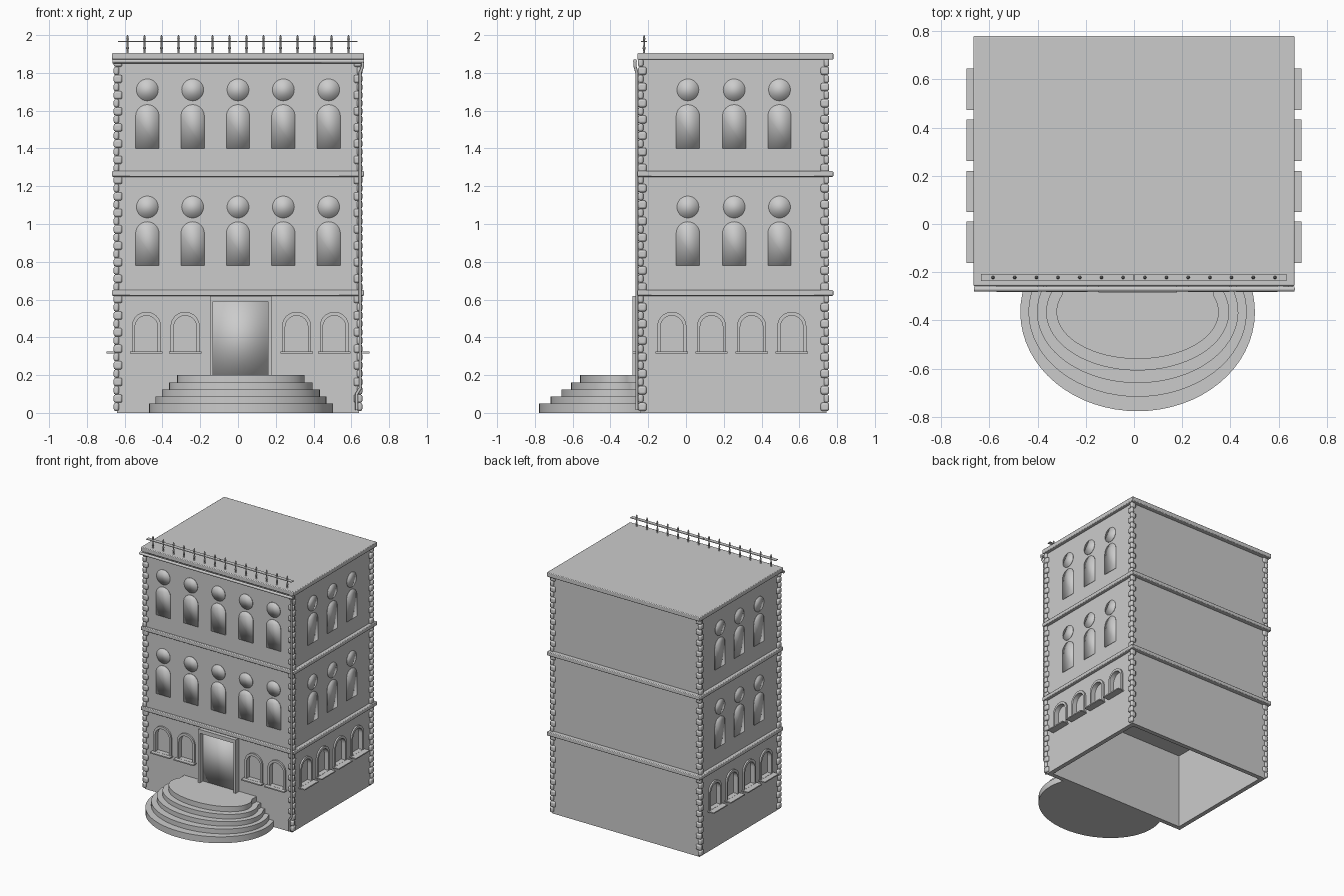
import bpy, bmesh, math
from mathutils import Matrix, Vector

if "Cube" in bpy.data.objects:
    bpy.data.objects.remove(bpy.data.objects["Cube"])

stone = bpy.data.materials.new("grey stone")
stone.use_nodes = True
GREY = (0.6, 0.6, 0.6, 1)
stone.diffuse_color = GREY
stone.node_tree.nodes["Principled BSDF"].inputs["Base Color"].default_value = GREY

# Building extents
WX, Y0, Y1 = 0.64, -0.24, 0.745
YC = (Y0 + Y1) / 2
FLOORS = [0.0, 0.635, 1.265, 1.885]


def finish(name, bm, smooth=35):
    bmesh.ops.recalc_face_normals(bm, faces=bm.faces)
    mesh = bpy.data.meshes.new(name)
    bm.to_mesh(mesh)
    bm.free()
    mesh.materials.append(stone)
    ob = bpy.data.objects.new(name, mesh)
    bpy.context.collection.objects.link(ob)
    bpy.ops.object.select_all(action="DESELECT")
    ob.select_set(True)
    bpy.context.view_layer.objects.active = ob
    if smooth:
        bpy.ops.object.shade_smooth_by_angle(angle=math.radians(smooth))
    return ob


def box(bm, lo, hi, m=Matrix()):
    lo, hi = Vector(lo), Vector(hi)
    size = Matrix.Diagonal((*(hi - lo), 1))
    return bmesh.ops.create_cube(bm, size=1, matrix=m @ Matrix.Translation((lo + hi) / 2) @ size)


def plate(bm, outline, w0, w1, m):
    """Closed prism from a (u, v) outline between two depths."""
    rings = [[bm.verts.new(m @ Vector((u, v, w))) for u, v in outline] for w in (w0, w1)]
    n = len(outline)
    bm.faces.new(rings[0])
    bm.faces.new(rings[1])
    for i in range(n):
        j = (i + 1) % n
        bm.faces.new((rings[0][i], rings[0][j], rings[1][j], rings[1][i]))


def arch(u, v0, v1, half, n=16):
    top = [(u + half * math.cos(math.pi * i / n), v1 - half + half * math.sin(math.pi * i / n))
           for i in range(n + 1)]
    return [(u - half, v0), (u + half, v0)] + top


def circle(u, v, r, n=28):
    return [(u + r * math.cos(math.tau * i / n), v + r * math.sin(math.tau * i / n)) for i in range(n)]


def arch_ring(bm, outer, inner, w0, w1, m):
    """Arched surround with an open middle."""
    n = len(outer)
    loops = [[bm.verts.new(m @ Vector((u, v, w))) for u, v in o]
             for o, w in ((outer, w0), (outer, w1), (inner, w1), (inner, w0))]
    for a, b in zip(loops, loops[1:] + loops[:1]):
        for i in range(n):
            j = (i + 1) % n
            bm.faces.new((a[i], a[j], b[j], b[i]))


def wall_frame(origin, u, out):
    m = Matrix((u, (0, 0, 1), out)).transposed().to_4x4()
    m.translation = origin
    return m


# Walls as (frame, upper window positions, ground window positions)
front = wall_frame((0, Y0, 0), (1, 0, 0), (0, -1, 0))
side_l = wall_frame((WX, 0, 0), (0, 1, 0), (1, 0, 0))
side_r = wall_frame((-WX, 0, 0), (0, -1, 0), (-1, 0, 0))
up_side, low_side = [0.01, 0.255, 0.495], [-0.075, 0.135, 0.347, 0.56]
walls = [(front, [-0.48, -0.24, 0, 0.24, 0.48], [-0.485, -0.28, 0.31, 0.51]),
         (side_l, up_side, low_side),
         (side_r, [-u for u in up_side], [-u for u in low_side])]

# Ground floor shell, open below, with arched niches cut in
bm = bmesh.new()
box(bm, (-WX, Y0, 0), (WX, Y1, FLOORS[1]))
bmesh.ops.delete(bm, geom=[f for f in bm.faces if f.calc_center_median().z < 0.01], context="FACES")
ground = finish("ground_floor", bm, 0)
shell = ground.modifiers.new("thickness", "SOLIDIFY")
shell.thickness, shell.offset = 0.035, -1
shell.use_even_offset = True

bm = bmesh.new()
for m, _, lows in walls:
    for u in lows:
        plate(bm, arch(u, 0.325, 0.515, 0.06), -0.025, 0.05, m)
cutter = finish("niche_cutter", bm, 0)
cutter.hide_render = True
cutter.hide_set(True)
cut = ground.modifiers.new("niches", "BOOLEAN")
cut.object, cut.operation, cut.solver = cutter, "DIFFERENCE", "EXACT"

# Upper floors
bm = bmesh.new()
box(bm, (-WX, Y0, FLOORS[1]), (WX, Y1, FLOORS[3]))
finish("upper_floors", bm, 0)

# Window surrounds and sills on the ground floor
rings, sills = bmesh.new(), bmesh.new()
for m, _, lows in walls:
    for u in lows:
        arch_ring(rings, arch(u, 0.32, 0.535, 0.077), arch(u, 0.325, 0.515, 0.06), -0.005, 0.012, m)
        box(sills, (u - 0.086, 0.315, -0.005), (u + 0.086, 0.324, 0.055 if m != front else 0.042), m)
finish("window_surrounds", rings)
finish("window_sills", sills, 0)

# Upper arched windows with round lights above, softly shaded
bm = bmesh.new()
for m, ups, _ in walls:
    for u in ups:
        for z in (0.78, 1.40):
            plate(bm, arch(u, z, z + 0.232, 0.062), -0.002, 0.005, m)
            plate(bm, circle(u, z + 0.31, 0.058), -0.002, 0.005, m)
finish("upper_windows", bm, 180)

# String courses and roof slab
bm = bmesh.new()
for lo, hi in ((0.62, 0.65), (1.25, 1.28), (1.87, 1.905)):
    box(bm, (-0.667, -0.257, lo), (0.667, 0.78, hi))
slabs = finish("floor_slabs", bm)
bev = slabs.modifiers.new("edge", "BEVEL")
bev.width, bev.segments = 0.005, 2

# Corner blocks, alternating long and short
bm = bmesh.new()
PER_FLOOR = 14
for base, top in zip(FLOORS, FLOORS[1:]):
    step = (top - base - 0.02) / PER_FLOOR
    for k in range(PER_FLOOR):
        a, b = (0.045, 0.028) if k % 2 else (0.028, 0.045)
        z = base + 0.01 + k * step
        for sx in (-1, 1):
            for y_out, sy in ((-0.254, 1), (0.758, -1)):
                xs = sorted((sx * 0.658, sx * (0.658 - a)))
                ys = sorted((y_out, y_out + sy * b))
                box(bm, (xs[0], ys[0], z), (xs[1], ys[1], z + step))
quoins = finish("corner_blocks", bm, 60)
bev = quoins.modifiers.new("round", "BEVEL")
bev.width, bev.segments = 0.01, 2

# Door and its frame
bm = bmesh.new()
plate(bm, [(-0.135, 0.19), (0.16, 0.19), (0.16, 0.59), (-0.135, 0.59)], -0.002, 0.006, front)
finish("door", bm, 180)
bm = bmesh.new()
box(bm, (-0.148, 0.19, -0.005), (-0.133, 0.62, 0.044), front)
box(bm, (0.158, 0.19, -0.005), (0.178, 0.62, 0.044), front)
box(bm, (-0.133, 0.59, -0.005), (0.158, 0.62, 0.044), front)
finish("door_frame", bm, 0)

# Rounded entrance steps: elliptical tiers cut flat behind the wall
bm = bmesh.new()
SX, SY, BACK = 0.015, -0.365, -0.215
tiers = [(0.0, 0.05, 0.487, 0.412), (0.05, 0.088, 0.453, 0.352), (0.088, 0.124, 0.418, 0.295),
         (0.124, 0.16, 0.38, 0.243), (0.16, 0.2, 0.337, 0.195)]
for lo, hi, rx, ry in tiers:
    edge = math.asin(0.15 / max(0.415, ry)) if ry > 0.15 else 0.3
    pts = []
    for i in range(41):
        t = math.pi - edge + (math.pi + 2 * edge) * i / 40
        pts.append((SX + rx * math.cos(t), SY + ry * math.sin(t)))
    pts = [(pts[0][0], BACK)] + pts + [(pts[-1][0], BACK)]
    plate(bm, pts, lo, hi, Matrix())
finish("entrance_steps", bm)


def tube(name, paths, r):
    cu = bpy.data.curves.new(name, "CURVE")
    cu.dimensions, cu.bevel_depth, cu.bevel_resolution, cu.use_fill_caps = "3D", r, 2, True
    for pts in paths:
        sp = cu.splines.new("POLY")
        sp.points.add(len(pts) - 1)
        for p, co in zip(sp.points, pts):
            p.co = (*co, 1)
    cu.materials.append(stone)
    ob = bpy.data.objects.new(name, cu)
    bpy.context.collection.objects.link(ob)


# Gutter and drainpipe
tube("gutter", [[(-0.665, -0.27, 1.862), (0.667, -0.27, 1.862)]], 0.011)
tube("drainpipe", [[(0.66, -0.27, 1.86), (0.66, -0.27, 1.835), (0.647, -0.26, 1.80),
                    (0.647, -0.26, 0.13), (0.628, -0.26, 0.10), (0.628, -0.26, 0.015)]], 0.008)

# Roof railing: turned posts carrying two flat rails
bm = bmesh.new()
profile = [(0.007, 1.90), (0.004, 1.915), (0.008, 1.932), (0.004, 1.945), (0.004, 1.965),
           (0.007, 1.98), (0.005, 1.992), (0.001, 2.0)]
for k in range(14):
    x = -0.585 + k * 0.09
    for (r0, z0), (r1, z1) in zip(profile, profile[1:]):
        bmesh.ops.create_cone(bm, segments=8, radius1=r0, radius2=r1, depth=z1 - z0,
                              matrix=Matrix.Translation((x, -0.222, (z0 + z1) / 2)))
finish("railing_posts", bm)
bm = bmesh.new()
for x0, x1 in ((-0.635, -0.003), (0.003, 0.632)):
    box(bm, (x0, -0.237, 1.963), (x1, -0.207, 1.968))
finish("railing_rails", bm, 0)
